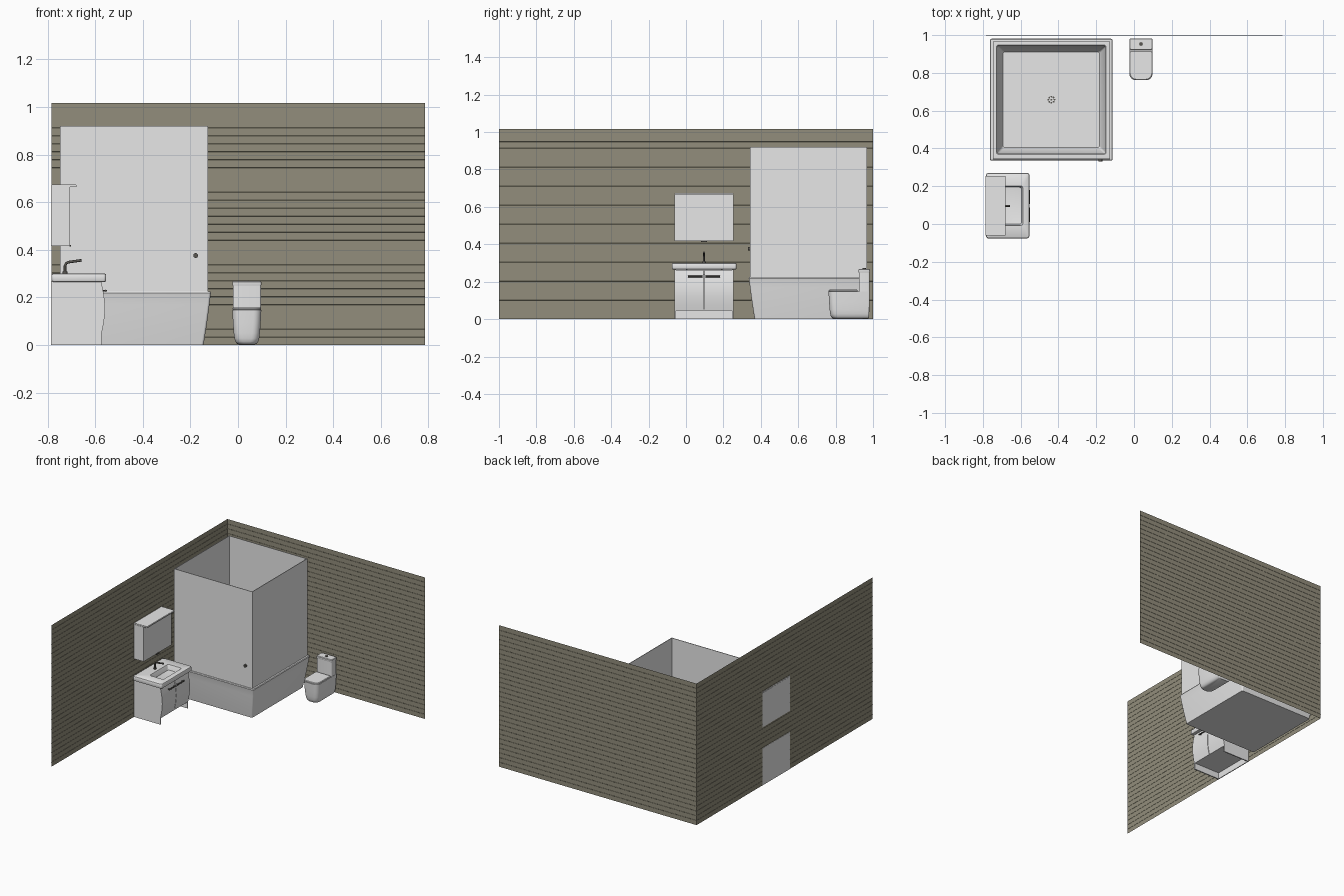
import bpy, bmesh, math
from mathutils import Vector

if "Cube" in bpy.data.objects:
    bpy.data.objects.remove(bpy.data.objects["Cube"])


def material(name, rgb):
    m = bpy.data.materials.new(name)
    m.diffuse_color = (*rgb, 1)
    m.use_nodes = True
    m.node_tree.nodes["Principled BSDF"].inputs["Base Color"].default_value = m.diffuse_color
    return m


WHITE = material("light_grey", (0.8, 0.8, 0.8))
WALL = material("olive_wall", (0.29, 0.27, 0.20))
METAL = material("dark_metal", (0.10, 0.095, 0.085))


def finish(name, bm, mat, smooth=True):
    bmesh.ops.recalc_face_normals(bm, faces=bm.faces)
    me = bpy.data.meshes.new(name)
    bm.to_mesh(me)
    bm.free()
    ob = bpy.data.objects.new(name, me)
    bpy.context.collection.objects.link(ob)
    me.materials.append(mat)
    if smooth:
        bpy.ops.object.select_all(action='DESELECT')
        ob.select_set(True)
        bpy.context.view_layer.objects.active = ob
        bpy.ops.object.shade_smooth_by_angle(angle=math.radians(35))
    return ob


def box(name, lo, hi, mat=WHITE, bevel=0):
    bm = bmesh.new()
    bmesh.ops.create_cube(bm, size=1)
    for v in bm.verts:
        v.co = Vector([lo[i] + (v.co[i] + 0.5) * (hi[i] - lo[i]) for i in range(3)])
    if bevel:
        bmesh.ops.bevel(bm, geom=bm.edges[:], offset=bevel, segments=2, affect='EDGES')
    return finish(name, bm, mat, bevel > 0)


def loft(name, rect, steps, radii, mat=WHITE):
    """Stack rounded rectangles. rect = x0, x1, y0, y1; steps = (z, inset) or
    (z, (x0, x1, y0, y1)); radii = corner radius at back-right, back-left, front-left, front-right."""
    bm = bmesh.new()
    rings = []
    for z, inset in steps:
        if isinstance(inset, tuple):
            x0, x1, y0, y1 = inset
        else:
            x0, x1, y0, y1 = rect[0] + inset, rect[1] - inset, rect[2] + inset, rect[3] - inset
        ring = []
        for k, (cx, cy, sx, sy) in enumerate([(x1, y1, -1, -1), (x0, y1, 1, -1),
                                              (x0, y0, 1, 1), (x1, y0, -1, 1)]):
            r = radii[k]
            for i in range(7):
                a = math.pi / 2 * (k + i / 6)
                ring.append(bm.verts.new((cx + sx * r + r * math.cos(a),
                                          cy + sy * r + r * math.sin(a), z)))
        rings.append(ring)
    n = len(rings[0])
    for a, b in zip(rings, rings[1:]):
        for i in range(n):
            bm.faces.new((a[i], a[(i + 1) % n], b[(i + 1) % n], b[i]))
    bm.faces.new(rings[0])
    bm.faces.new(rings[-1])
    return finish(name, bm, mat)


def extrude(name, profile, axis, lo, hi, mat, closed=True):
    """Sweep a (depth, z) profile along x or y."""
    bm = bmesh.new()
    ends = [[bm.verts.new((t, d, z) if axis == 'x' else (d, t, z)) for d, z in profile]
            for t in (lo, hi)]
    n = len(profile)
    for i in range(n if closed else n - 1):
        j = (i + 1) % n
        bm.faces.new((ends[0][i], ends[0][j], ends[1][j], ends[1][i]))
    if closed:
        for e in ends:
            bm.faces.new(e)
    return finish(name, bm, mat, closed)


def cylinder(name, centre, r, depth, axis='z', mat=METAL, seg=24):
    bm = bmesh.new()
    bmesh.ops.create_cone(bm, cap_ends=True, segments=seg, radius1=r, radius2=r, depth=depth)
    ob = finish(name, bm, mat)
    ob.location = centre
    if axis == 'y':
        ob.rotation_euler.x = math.pi / 2
    if axis == 'x':
        ob.rotation_euler.y = math.pi / 2
    return ob


# Walls: sheets of horizontal strips with hairline grooves
def strips(face, groove, rows=30, height=1.016, gap=0.0016):
    pts = []
    for i in range(rows):
        z0, z1 = height * i / rows, height * (i + 1) / rows
        pts += [(face, z0), (face, z1 - gap)]
        if i < rows - 1:
            pts.append((groove, z1 - gap / 2))
    return pts + [(face, height)]


extrude("left_wall", strips(-0.7835, -0.7845), 'y', -1, 0.999, WALL, False)
extrude("back_wall", strips(0.999, 1.0), 'x', -0.7835, 0.785, WALL, False)

# Shower tray with sunken basin
loft("shower_tray", (-0.763, -0.113, 0.335, 0.981),
     [(0.0, 0.032), (0.03, 0.027), (0.075, 0.020), (0.12, 0.0135), (0.17, 0.007), (0.21, 0.002),
      (0.218, 0.0), (0.224, 0.003), (0.225, 0.008), (0.225, 0.034), (0.222, 0.037),
      (0.08, 0.062), (0.07, 0.070)], [0.01] * 4)
cylinder("shower_drain", (-0.437, 0.658, 0.072), 0.026, 0.006, mat=WHITE)
for i in range(9):
    a = i * math.pi / 4
    r = 0 if i == 8 else 0.016
    cylinder("drain_hole", (-0.437 + r * math.cos(a), 0.658 + r * math.sin(a), 0.0755),
             0.005, 0.002, seg=10)

# Shower enclosure panels
X0, X1, Y0, Y1, T = -0.747, -0.126, 0.342, 0.967, 0.004
for name, lo, hi in [("front", (X0, Y0), (X1, Y0 + T)), ("back", (X0, Y1 - T), (X1, Y1)),
                     ("left", (X0, Y0 + T), (X0 + T, Y1 - T)),
                     ("right", (X1 - T, Y0 + T), (X1, Y1 - T))]:
    box("shower_panel_" + name, (*lo, 0.224), (*hi, 0.92))
cylinder("shower_knob", (-0.178, 0.337, 0.376), 0.010, 0.012, 'y')

# Toilet
TOILET = (-0.024, 0.098, 0.762, 0.982)
ROUND_FRONT = [0.006, 0.006, 0.032, 0.032]
bowl = [(0.003, 0.026), (0.006, 0.019), (0.014, 0.013), (0.028, 0.009), (0.05, 0.006),
        (0.09, 0.003), (0.147, 0.0)]
loft("toilet_bowl", TOILET, [(z, (TOILET[0] + d, TOILET[1] - d, TOILET[2] + d, 0.982 - d * 0.3))
                             for z, d in bowl], ROUND_FRONT)
loft("toilet_lid", (-0.023, 0.097, 0.763, 0.917),
     [(0.147, 0.003), (0.149, 0.0), (0.154, 0.0), (0.157, 0.003)], ROUND_FRONT)
loft("toilet_tank", (-0.022, 0.096, 0.924, 0.981), [(0.145, 0.0), (0.25, 0.0)], [0.006] * 4)
loft("tank_lid", (-0.024, 0.098, 0.922, 0.983),
     [(0.25, 0.001), (0.253, 0.0), (0.264, 0.0), (0.268, 0.003)], [0.007] * 4)
cylinder("flush_button", (0.037, 0.953, 0.269), 0.010, 0.006)

# Vanity cabinet: open-bottomed panels
VX, VY0, VY1, MID = -0.785, -0.061, 0.253, 0.096
for name, lo, hi in [("side_front", (VX, VY0, 0), (-0.573, VY0 + 0.008, 0.267)),
                     ("side_back", (VX, VY1 - 0.008, 0), (-0.573, VY1, 0.267)),
                     ("rear", (VX, VY0 + 0.008, 0), (VX + 0.006, VY1 - 0.008, 0.267)),
                     ("floor", (VX + 0.006, VY0 + 0.008, 0.045), (-0.575, VY1 - 0.008, 0.055))]:
    box("cabinet_" + name, lo, hi)

# Bowed doors with bar handles
bow = [(-0.574 + 0.015 * math.sin(math.pi * i / 12), 0.045 + 0.217 * i / 12) for i in range(13)]
door = [(-0.578, 0.045)] + bow + [(-0.578, 0.262)]
for side, a, b, h in [("front", VY0, MID - 0.002, MID - 0.047),
                      ("back", MID + 0.002, VY1, MID + 0.047)]:
    extrude("door_" + side, door, 'y', a, b, WHITE)
    cylinder("handle_" + side, (-0.555, h, 0.228), 0.0045, 0.076, 'y', seg=12)
    for s in (-0.03, 0.03):
        cylinder("handle_post", (-0.562, h + s, 0.228), 0.003, 0.016, 'x', seg=8)

# Washbasin counter
basin = (-0.697, -0.588, -0.008, 0.202)
inner = tuple(v + d for v, d in zip(basin, (0.012, -0.012, 0.012, -0.012)))
loft("washbasin", (-0.783, -0.554, -0.076, 0.27),
     [(0.265, 0.006), (0.267, 0.002), (0.272, 0.0), (0.293, 0.0), (0.298, 0.002), (0.301, 0.007),
      (0.301, basin), (0.298, tuple(v + d for v, d in zip(basin, (0.002, -0.002, 0.002, -0.002)))),
      (0.235, inner)], [0.012] * 4)
cylinder("basin_drain", (-0.642, MID, 0.236), 0.009, 0.003)

# Faucet: bent spout on a round base, with lever
curve = bpy.data.curves.new("faucet_spout", 'CURVE')
curve.dimensions = '3D'
curve.bevel_depth = 0.0055
curve.bevel_resolution = 3
curve.use_fill_caps = True
path = [(-0.727, 0.300), (-0.727, 0.333), (-0.722, 0.344), (-0.708, 0.349), (-0.657, 0.356)]
spline = curve.splines.new('POLY')
spline.points.add(len(path) - 1)
for p, (x, z) in zip(spline.points, path):
    p.co = (x, MID, z, 1)
curve.materials.append(METAL)
bpy.context.collection.objects.link(bpy.data.objects.new("faucet_spout", curve))
cylinder("faucet_base", (-0.727, MID, 0.304), 0.010, 0.008)

# Mirror cabinet with overhanging shelf and light switch
box("mirror_cabinet", (VX, VY0, 0.417), (-0.707, VY1, 0.664))
box("mirror_shelf", (VX, VY0, 0.663), (-0.679, VY1, 0.674), bevel=0.002)
box("mirror_switch", (-0.709, MID - 0.016, 0.413), (-0.702, MID + 0.016, 0.420), METAL)
